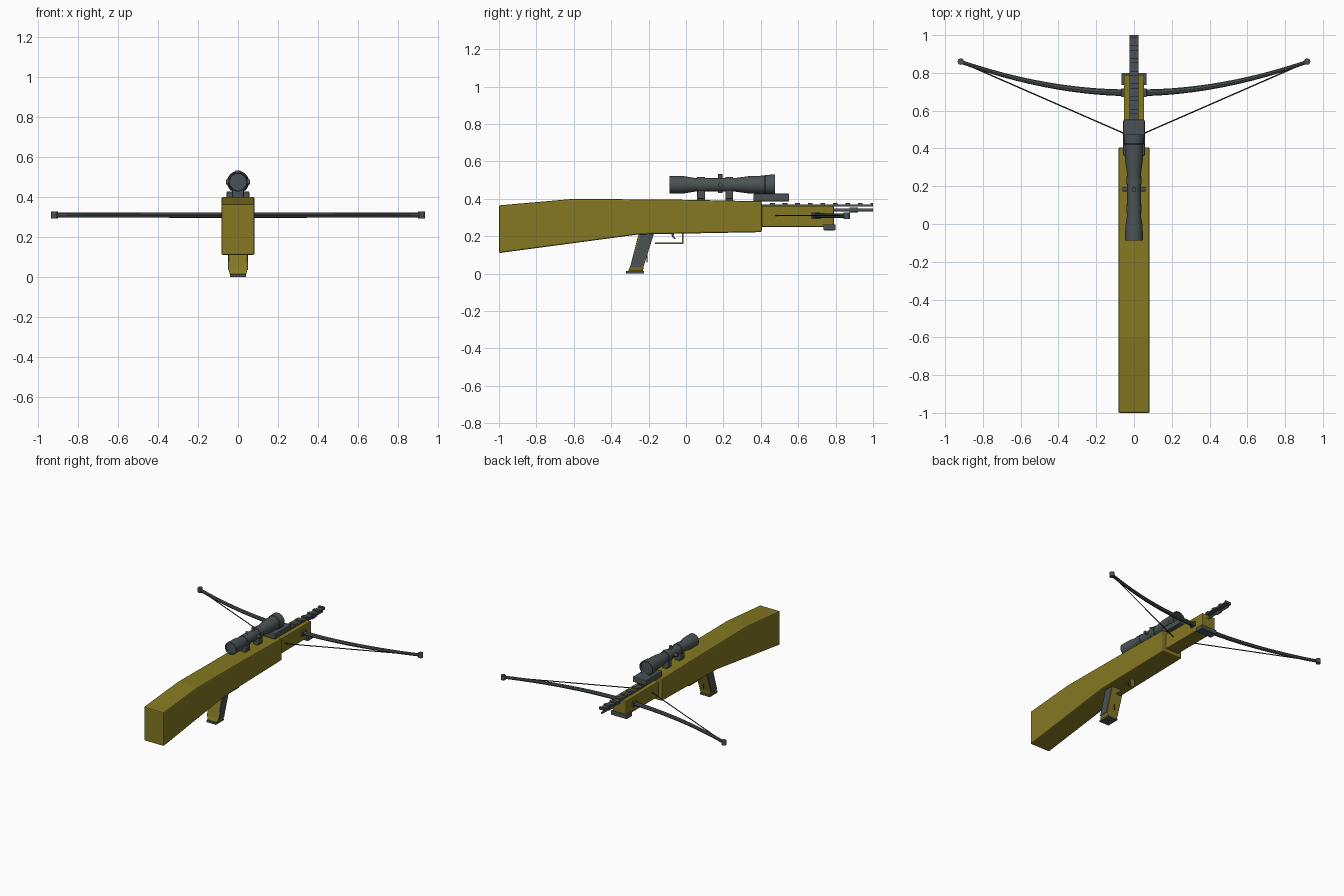
import bpy, bmesh, math
from mathutils import Vector

if "Cube" in bpy.data.objects:
    bpy.data.objects.remove(bpy.data.objects["Cube"])


def mat(name, col):
    m = bpy.data.materials.new(name)
    m.diffuse_color = (*col, 1)
    m.use_nodes = True
    m.node_tree.nodes["Principled BSDF"].inputs["Base Color"].default_value = m.diffuse_color
    return m


OLIVE = mat("olive", (0.235, 0.19, 0.016))
GREY = mat("gunmetal grey", (0.07, 0.086, 0.09))
DARK = mat("dark string", (0.022, 0.025, 0.028))


def finish(name, bm, m, bevel=0, smooth=False):
    bmesh.ops.recalc_face_normals(bm, faces=bm.faces)
    me = bpy.data.meshes.new(name)
    bm.to_mesh(me)
    bm.free()
    me.materials.append(m)
    ob = bpy.data.objects.new(name, me)
    bpy.context.collection.objects.link(ob)
    if bevel:
        b = ob.modifiers.new("bevel", 'BEVEL')
        b.width, b.segments, b.limit_method = bevel, 2, 'ANGLE'
    if smooth:
        bpy.ops.object.select_all(action='DESELECT')
        bpy.context.view_layer.objects.active = ob
        ob.select_set(True)
        bpy.ops.object.shade_smooth_by_angle(angle=math.radians(35))
    return ob


def loft(name, rings, m, bevel=0, smooth=False):
    """Skin a list of equal-length point rings and cap both ends."""
    bm = bmesh.new()
    vs = [[bm.verts.new(p) for p in r] for r in rings]
    n = len(rings[0])
    for a, b in zip(vs, vs[1:]):
        for i in range(n):
            bm.faces.new((a[i], a[(i + 1) % n], b[(i + 1) % n], b[i]))
    bm.faces.new(vs[0])
    bm.faces.new(vs[-1])
    return finish(name, bm, m, bevel, smooth)


def side_profile(name, pts, x0, x1, m, bevel=0):
    return loft(name, [[(x, y, z) for y, z in pts] for x in (x0, x1)], m, bevel)


def box(name, x, y, z, m, bevel=0):
    return side_profile(name, [(y[0], z[0]), (y[1], z[0]), (y[1], z[1]), (y[0], z[1])],
                        x[0], x[1], m, bevel)


def rod(name, a, b, r, m, n=12):
    a, b = Vector(a), Vector(b)
    q = (b - a).to_track_quat('Z', 'Y')
    ring = [q @ Vector((r * math.cos(t), r * math.sin(t), 0))
            for t in (2 * math.pi * i / n for i in range(n))]
    return loft(name, [[p + v for v in ring] for p in (a, b)], m, smooth=True)


def lathe_y(name, prof, zc, m, n=32):
    ang = [2 * math.pi * i / n for i in range(n)]
    return loft(name, [[(r * math.cos(t), y, zc + r * math.sin(t)) for t in ang]
                       for y, r in prof], m, smooth=True)


# stock and fore-end
side_profile("stock", [(-1, .11), (-.25, .21), (.405, .222), (.405, .387), (0, .395),
                       (-.6, .4), (-1, .365)], -.083, .083, OLIVE, .008)
box("fore_end", (-.054, .054), (.39, .79), (.25, .362), OLIVE, .004)
box("nose_block", (-.067, .067), (.735, .8), (.232, .264), GREY, .005)

# toothed top rail and bolt below it
box("top_rail", (-.023, .023), (.4, 1), (.36, .371), GREY)
for i in range(9):
    y = .45 + i * .067
    box("rail_tooth", (-.024, .024), (y, min(y + .025, 1)), (.37, .379), GREY)
rod("bolt", (0, .6, .34), (0, 1, .34), .008, GREY)
rod("bolt_collar", (0, .875, .34), (0, .92, .34), .013, GREY)

# bow limbs, tips and string
for s in (-1, 1):
    rings = []
    for i in range(17):
        t = i / 16
        c = Vector((s * (.03 + .885 * t), .695 + .163 * t ** 1.9, .31))
        d = Vector((s * .885, .163 * 1.9 * t ** .9, 0)).normalized()
        side = Vector((-d.y, d.x, 0))
        w, h = .018 - .008 * t, .014 - .002 * t
        rings.append([c + side * w * math.cos(a) + Vector((0, 0, h * math.sin(a)))
                      for a in (math.pi / 4 * k for k in range(8))])
    loft("bow_limb", rings, GREY, smooth=True)
    box("limb_socket", sorted((s * .05, s * .068)), (.672, .718), (.292, .328), GREY, .004)
    rod("limb_tip", (s * .917, .86, .293), (s * .917, .86, .327), .017, GREY)
    rod("bowstring", (s * .912, .855, .31), (s * .03, .47, .31), .0035, DARK, 6)

# scope mount block and scope
box("sight_base", (-.057, .057), (.36, .552), (.386, .428), GREY, .006)
lathe_y("scope", [(-.075, .038), (-.075, .042), (-.088, .043), (-.088, .047), (-.01, .046),
                  (.05, .036), (.26, .036), (.34, .047), (.42, .049), (.425, .053),
                  (.475, .055), (.475, .05), (.462, .047)], .475, GREY)
for y in (.06, .21):
    box("scope_mount", (-.03, .03), (y, y + .042), (.4, .447), GREY, .005)
    lathe_y("scope_ring", [(y, .036), (y, .041), (y + .042, .041), (y + .042, .036)], .475, GREY)
    box("mount_foot", (-.018, .018), (y, y + .042), (.388, .405), GREY)
rod("turret_vertical", (0, .183, .43), (0, .183, .532), .012, GREY)
rod("turret_side", (-.06, .183, .475), (.06, .183, .475), .012, GREY)

# pistol grip: olive core, grey side panels, foot
loft("grip_core", [[(-w, y0, z), (w, y0, z), (w, y1, z), (-w, y1, z)]
                   for w, y0, y1, z in ((.04, -.31, -.23, .012), (.047, -.298, -.226, .04),
                                        (.047, -.25, -.168, .225))], OLIVE, .004)
for s in (-1, 1):
    side_profile("grip_panel", [(-.3, .035), (-.235, .035), (-.175, .212), (-.242, .212)],
                 s * .044, s * .05, GREY)
box("grip_foot", (-.041, .041), (-.32, -.224), (0, .015), GREY, .003)
rod("grip_pin", (0, -.208, .06), (0, -.208, .15), .003, DARK, 6)

# trigger and guard
side_profile("trigger_guard", [(-.165, .158), (-.014, .158), (-.014, .218), (-.022, .218),
                               (-.022, .167), (-.165, .167)], -.018, .018, OLIVE)
side_profile("trigger", [(-.08, .22), (-.064, .22), (-.066, .2), (-.054, .188), (-.06, .184),
                         (-.075, .198)], -.008, .008, GREY)
